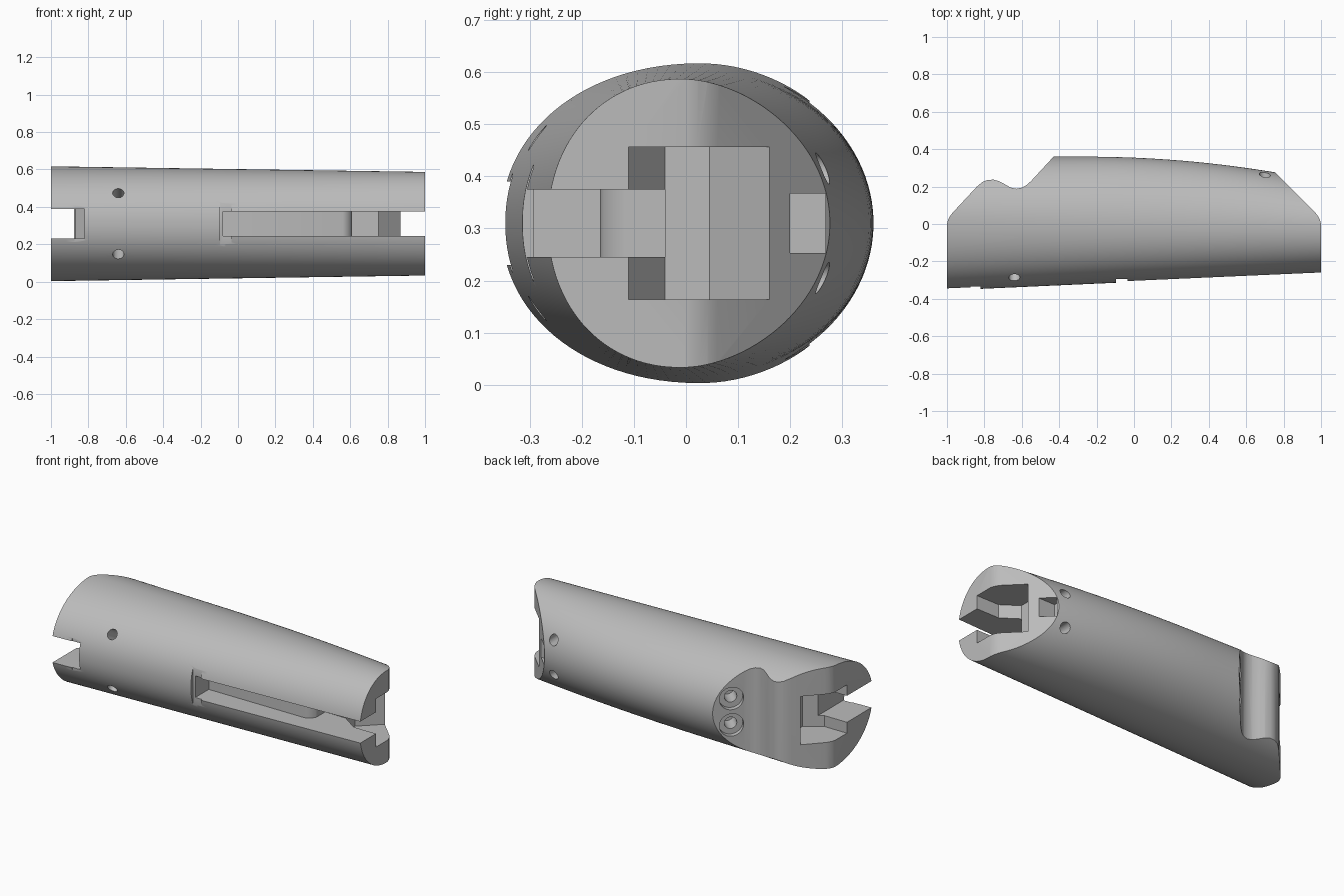
import bpy, bmesh, math
from mathutils import Vector

cube = bpy.data.objects.get("Cube")
if cube:
    bpy.data.objects.remove(cube, do_unlink=True)

MID = 0.31  # height of the body axis

grey = bpy.data.materials.new("plain_grey")
grey.use_nodes = True
COLOUR = (0.5, 0.5, 0.5, 1)
grey.diffuse_color = COLOUR
grey.node_tree.nodes["Principled BSDF"].inputs["Base Color"].default_value = COLOUR


def add_object(name, bm):
    bmesh.ops.recalc_face_normals(bm, faces=bm.faces)
    mesh = bpy.data.meshes.new(name)
    bm.to_mesh(mesh)
    bm.free()
    mesh.materials.append(grey)
    ob = bpy.data.objects.new(name, mesh)
    bpy.context.collection.objects.link(ob)
    return ob


def prism(name, outline, half):
    """Plan outline extruded evenly above and below the body axis."""
    bm = bmesh.new()
    face = bm.faces.new([bm.verts.new((x, y, MID - half)) for x, y in outline])
    top = bmesh.ops.extrude_face_region(bm, geom=[face])["geom"]
    verts = [v for v in top if isinstance(v, bmesh.types.BMVert)]
    bmesh.ops.translate(bm, verts=verts, vec=(0, 0, 2 * half))
    return add_object(name, bm)


def box(name, x0, x1, y0, y1, half):
    return prism(name, [(x0, y0), (x1, y0), (x1, y1), (x0, y1)], half)


def drill(name, at, axis, radius, depth):
    """Cylinder from just outside the surface point, inward against the axis."""
    axis = Vector(axis).normalized()
    bm = bmesh.new()
    bmesh.ops.create_cone(bm, cap_ends=True, segments=32, radius1=radius,
                          radius2=radius, depth=depth + 0.1)
    ob = add_object(name, bm)
    ob.rotation_euler = axis.to_track_quat("Z", "Y").to_euler()
    ob.location = Vector(at) + axis * (0.1 - depth) / 2
    return ob


def cut(body, tool, operation="DIFFERENCE"):
    tool.hide_render = True
    bpy.context.view_layer.update()
    mod = body.modifiers.new("cut", "BOOLEAN")
    mod.operation, mod.object, mod.solver = operation, tool, "EXACT"
    bpy.context.view_layer.objects.active = body
    bpy.ops.object.modifier_apply(modifier=mod.name)
    bpy.data.objects.remove(tool, do_unlink=True)


# Tapered egg-section body, lofted along x
SIDES, STATIONS = 112, 32
bm = bmesh.new()
rings = []
for i in range(STATIONS + 1):
    x = -1.05 + 2.1 * i / STATIONS
    front = -0.31 + 0.045 * x
    back = 0.36 - 0.083 * max(0, x + 0.25) ** 2
    centre, height = 0.01 - 0.02 * x, 0.292 - 0.015 * x
    ring = []
    for k in range(SIDES):
        a = math.tau * (k + 0.5) / SIDES
        c, s = math.cos(a), math.sin(a)
        if c < 0:
            y = centre - (centre - front) * abs(c) ** 0.95
            s = math.copysign(abs(s) ** 0.95, s)
        else:
            y = centre + (back - centre) * c
        ring.append(bm.verts.new((x, y, MID + height * s)))
    rings.append(ring)
for a, b in zip(rings, rings[1:]):
    for k in range(SIDES):
        n = (k + 1) % SIDES
        bm.faces.new((a[k], a[n], b[n], b[k]))
bm.faces.new(rings[0])
bm.faces.new(rings[-1])
body = add_object("tapered_body", bm)

# Slanted ends, with a wavy groove on the right one
dip = []
for i in range(17):
    t = i / 16
    dip.append((-0.57 - 0.29 * t, 0.2125 - 0.0225 * math.cos(math.pi * (2 * t - 0.4))
                - 0.02 * t * t))
plan = [(-1, -0.5), (1, -0.5), (1, 0), (0.994, 0.022), (0.984, 0.042), (0.97, 0.06),
        (0.53, 0.5), (-0.29, 0.5), (-0.43, 0.36), (-0.55, 0.23)]
plan += [(-0.575, 0.208), (-0.6, 0.194), (-0.63, 0.188), (-0.66, 0.195),
         (-0.69, 0.212), (-0.72, 0.228), (-0.75, 0.237), (-0.78, 0.236),
         (-0.81, 0.225), (-0.84, 0.2), (-0.97, 0.06), (-0.984, 0.042), (-0.994, 0.022),
         (-1, 0)]
cut(body, prism("end_trim", plan, 0.6), "INTERSECT")

# Pocket in each end
pocket = [(0.75, -0.04), (0.75, 0.045), (0.87, 0.16), (1.1, 0.16),
          (1.1, -0.11), (0.85, -0.11)]
for side in (1, -1):
    cut(body, prism("end_pocket", [(side * x, y) for x, y in pocket], 0.146))

# Long stepped slot along the front, and short slot at the other end
slot = [(-0.08, -0.5), (-0.08, -0.165), (0.56, -0.165), (0.58, -0.158), (0.6, -0.14),
        (0.61, -0.12), (0.61, -0.04), (0.75, -0.04), (0.77, 0), (1.1, 0), (1.1, -0.5)]
cut(body, prism("long_slot", slot, 0.065))
cut(body, box("short_slot", -1.1, -0.82, -0.5, 0, 0.08))

# Shallow clip recesses across the slots
cut(body, box("clip_recess", -0.095, -0.035, -0.5, -0.293, 0.12))
cut(body, box("clip_recess", -0.875, -0.82, -0.5, -0.333, 0.12))

# Latch notch on the left slanted end
cut(body, box("latch_notch", 0.72, 0.9, 0.2, 0.268, 0.057))

# Screw holes, in pairs above and below the axis
for s in (1, -1):
    cut(body, drill("front_hole", (-0.64, -0.285, MID + s * 0.163),
                    (0, -0.85, s * 0.5), 0.03, 0.16))
    cut(body, drill("back_hole", (0.7, 0.27, MID + s * 0.105), (0, 1, 0), 0.03, 0.12))
    at = (-0.505, 0.285, MID + s * 0.08)
    cut(body, drill("counterbore", at, (-1, 1, 0), 0.068, 0.035))
    cut(body, drill("screw_hole", at, (-1, 1, 0), 0.035, 0.14))

# Smooth skin with crisp cut edges
bpy.ops.object.select_all(action="DESELECT")
body.select_set(True)
bpy.context.view_layer.objects.active = body
bpy.ops.object.shade_smooth_by_angle(angle=math.radians(25))
